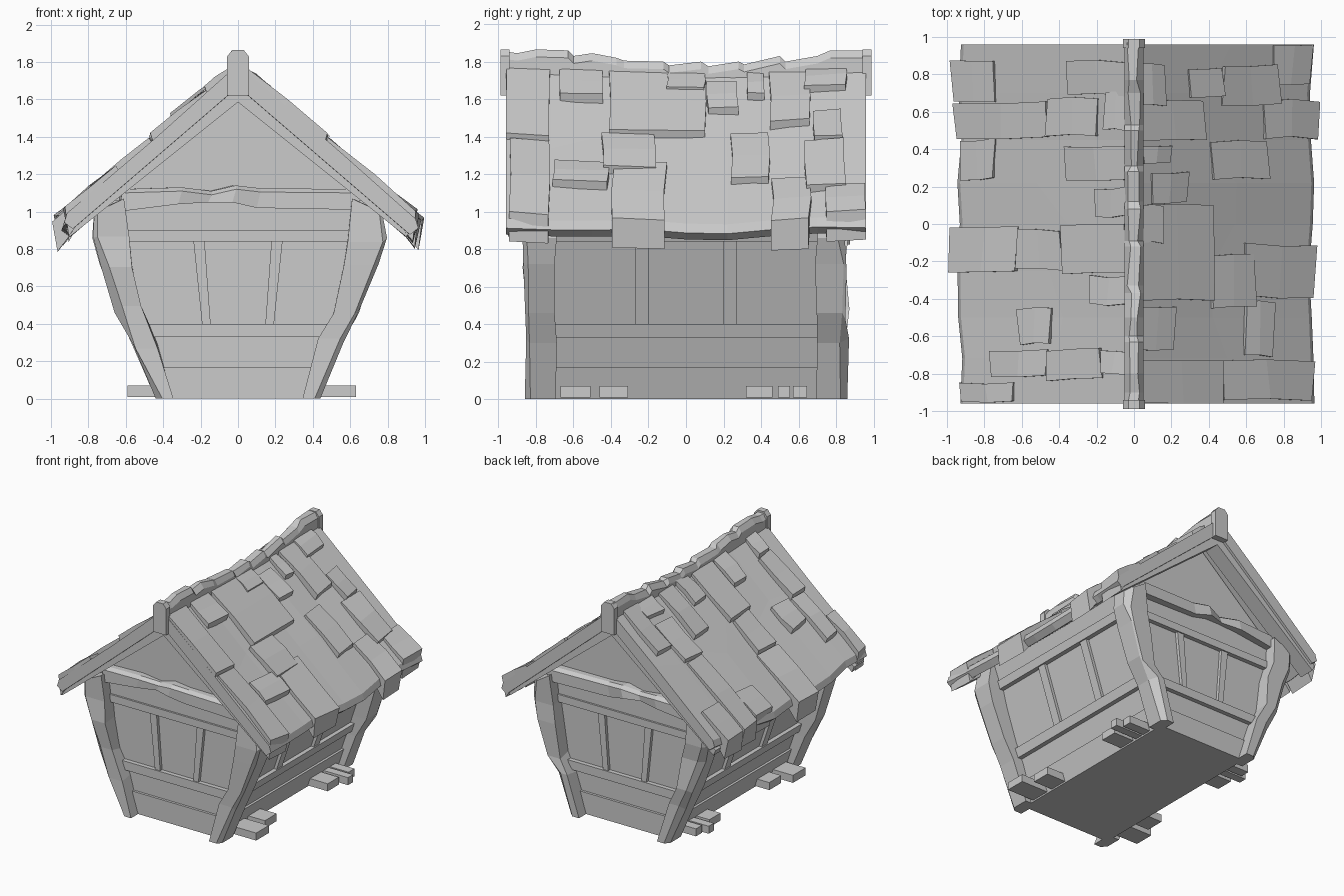
import bpy, bmesh, math, random

if "Cube" in bpy.data.objects:
    bpy.data.objects.remove(bpy.data.objects["Cube"])

random.seed(7)


def rnd(a):
    return random.uniform(-a, a)


def loft(name, *solids):
    """One flat-shaded object from solids, each a list of equal-length point rings."""
    bm = bmesh.new()
    for rings in solids:
        vs = [[bm.verts.new(p) for p in r] for r in rings]
        n = len(vs[0])
        for a, b in zip(vs, vs[1:]):
            for i in range(n):
                j = (i + 1) % n
                bm.faces.new((a[i], a[j], b[j], b[i]))
        bm.faces.new(vs[0][::-1])
        bm.faces.new(vs[-1])
    bmesh.ops.recalc_face_normals(bm, faces=bm.faces)
    me = bpy.data.meshes.new(name)
    bm.to_mesh(me)
    bm.free()
    ob = bpy.data.objects.new(name, me)
    bpy.context.collection.objects.link(ob)
    return ob


def rect_z(x0, x1, y0, y1, z):
    return [(x0, y0, z), (x1, y0, z), (x1, y1, z), (x0, y1, z)]


def box(x0, x1, y0, y1, z0, z1):
    return [rect_z(x0, x1, y0, y1, z0), rect_z(x0, x1, y0, y1, z1)]


def wall_w(z):
    return 0.37 + 0.34 * z


# Tapered walls with stepped sill and rails
YW = 0.75
steps = [(0, .02), (.17, .02), (.17, 0), (.33, 0), (.33, .035), (.40, .035), (.40, 0),
         (.84, 0), (.84, .035), (.90, .035), (.90, .02), (1.06, .02)]
loft("walls", [rect_z(-wall_w(z) - o, wall_w(z) + o, -YW - o, YW + o, z) for z, o in steps])

# Studs between the rails
studs = []
for s in (-1, 1):
    for t in (-1, 1):
        y0, y1 = s * (YW - .02), s * (YW + .025)
        studs.append([rect_z(t * .145, t * .19, y0, y1, .38), rect_z(t * .18, t * .24, y0, y1, .86)])
        y0, y1 = t * .2, t * .27
        studs.append([rect_z(s * (wall_w(z) - .02), s * (wall_w(z) + .025), y0, y1, z)
                      for z in (.38, .86)])
loft("wall_studs", *studs)

# Gable panels
loft("gable_panels", *[[[(-.68, y, 1.04), (.68, y, 1.04), (0, y, 1.63)]
                        for y in (s * YW, s * (YW - .04))] for s in (-1, 1)])

# Crooked corner posts
for s, side in ((-1, "left"), (1, "right")):
    for t, end in ((-1, "front"), (1, "back")):
        rings = []
        for z, xi, xo in ((0, .345, .44), (.3, .44, .565), (.46, .52, .65),
                          (.72, .565, .74), (.86, .59, .785), (1.0, .61, .77)):
            k = 0 if z in (0, 1.0) else 1
            xi, xo = xi + rnd(.012) * k, xo + rnd(.015) * k
            yo, yi = .86 + rnd(.012) * k, .695 + rnd(.008) * k
            c = .035 + rnd(.02)
            dz = .07 if z == 1.0 else 0
            tilt = rnd(.04) * k
            rings.append([(s * xi, t * yi, z + dz), (s * xi, t * yo, z + dz + tilt),
                          (s * (xo - c), t * yo, z + tilt), (s * xo, t * (yo - c), z),
                          (s * xo, t * yi, z)])
        loft(f"{end}_{side}_post", rings)

# Warped tie beams across the gables
for t, end in ((-1, "front"), (1, "back")):
    beam = []
    for x, z0, z1, d in ((-.64, 1.0, 1.12, .82), (-.32, 1.04, 1.13, .83), (-.16, 1.05, 1.11, .80),
                         (-.03, 1.05, 1.14, .84), (.1, 1.02, 1.125, .82), (.64, 1.01, 1.12, .83)):
        beam.append([(x, t * .73, z0), (x, t * d, z0), (x + .02, t * d, z1 - .02),
                     (x + .02, t * (d - .03), z1), (x, t * .73, z1)])
    loft(f"{end}_tie_beam", beam)


# Roof surface height
def roof(u, y):
    return 1.79 - .87 * u - .035 * math.cos(y * math.pi / 2)


# Sagging roof slabs and gable rafters
for s, side in ((-1, "left"), (1, "right")):
    slab = []
    for y in (-.96, -.72, -.5, -.25, 0, .22, .45, .7, .96):
        e = (.935 if s > 0 else .915) + rnd(.015)
        m = .45 + rnd(.1)
        sag = .035 * math.cos(y * math.pi / 2)
        slab.append([(0, y, roof(0, y)), (s * m, y, roof(m, y) + rnd(.012)),
                     (s * e, y, roof(e, y)), (s * (e + .015), y, roof(e, y) - .05),
                     (s * (e - .03), y, 1.67 - .86 * (e - .03) - sag), (0, y, 1.67 - sag)])
    loft(f"{side}_roof_slab", slab)
    loft(f"{side}_rafters", *[[[(0, y, 1.69), (s * .92, y, .91), (s * .90, y, .865), (0, y, 1.585)]
                               for y in (t * .94, t * .81)] for t in (-1, 1)])

# Loose shingles: (inner u, outer u, y0, y1)
right = [(.03, .17, .63, .85), (.3, .48, .68, .83), (.48, .78, .64, .85), (.05, .38, .45, .66),
         (.05, .2, .33, .42), (.42, .72, .24, .44), (.1, .29, .12, .28), (.04, .16, -.1, .1),
         (.04, .43, -.41, .1), (.42, .65, -.45, -.17), (.6, .97, -.39, -.11), (.03, .22, -.68, -.45),
         (.6, .75, -.71, -.42), (.04, .48, -.95, -.72), (.48, .96, -.94, -.73), (.7, .99, .46, .66),
         (.75, .95, .74, .95)]
left = [(.04, .36, .69, .87), (.75, .975, .66, .88), (.47, .96, .46, .65), (.2, .47, .47, .67),
        (.04, .16, .5, .7), (.05, .37, .24, .42), (.75, .93, .24, .45), (.04, .21, .04, .19),
        (.05, .39, -.26, 0), (.39, .63, -.24, -.03), (.63, .99, -.25, -.01), (.04, .24, -.43, -.28),
        (.45, .62, -.64, -.45), (.18, .47, -.83, -.67), (.47, .77, -.81, -.67), (.04, .18, -.8, -.68),
        (.65, .93, -.95, -.85)]


def shingle(s, u0, u1, y0, y1):
    eave = u1 > .9
    rings = []
    for u, h in ((u0, .025), ((u0 + u1) / 2, .04), (u1, .05)):
        low = .11 if eave and u == u1 else .03
        j = rnd(.012)
        w = rnd(.01)
        rings.append([(s * (u - .025), y0 + w, roof(u, y0) - low), (s * (u + j), y0 + w, roof(u, y0) + h),
                      (s * (u - j), y1 + w, roof(u, y1) + h + rnd(.008)),
                      (s * (u - .025), y1 + w, roof(u, y1) - low)])
    return rings


loft("right_shingles", *[shingle(1, *t) for t in right])
loft("left_shingles", *[shingle(-1, *t) for t in left])

# Weathered ridge beam with end caps
tops = [(-.97, 1.855), (-.9, 1.845), (-.8, 1.865), (-.63, 1.86), (-.6, 1.83), (-.5, 1.845),
        (-.37, 1.82), (-.33, 1.805), (-.12, 1.8), (-.09, 1.78), (.08, 1.8), (.12, 1.775), (.28, 1.8),
        (.31, 1.785), (.5, 1.83), (.53, 1.8), (.7, 1.83), (.77, 1.86), (.97, 1.86)]
loft("ridge_beam", [[(-.05, y, 1.66), (-.05, y, z - .04), (-.025 + rnd(.012), y, z),
                     (.025 + rnd(.012), y, z), (.05, y, z - .04), (.05, y, 1.66)] for y, z in tops])
loft("ridge_end_caps", *[[[(-.058, y, 1.62), (-.058, y, 1.83), (-.03, y, 1.865), (.03, y, 1.865),
                           (.058, y, 1.83), (.058, y, 1.62)] for y in (t * .94, t * .99)] for t in (-1, 1)])

# Short floor planks poking out at the sides
planks = []
for s in (-1, 1):
    for x, y0, y1 in ((.63, -.67, -.51), (.56, -.46, -.31), (.57, .32, .46), (.63, .49, .555),
                      (.58, .57, .645)):
        planks.append(box(s * .34, s * (x - (.04 if s < 0 else 0)), y0, y1, .01, .07))
loft("floor_planks", *planks)
